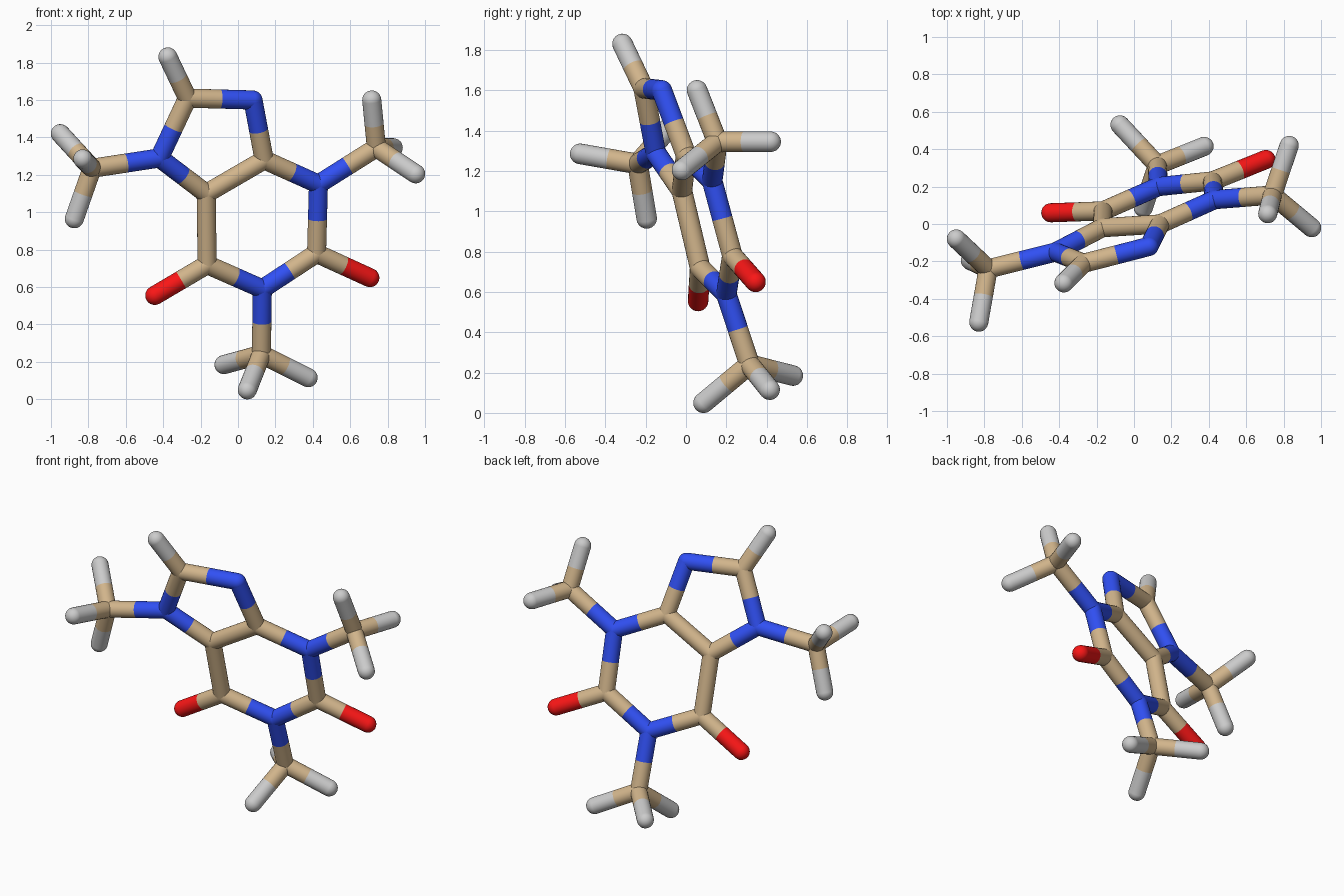
import bpy, bmesh
from mathutils import Vector, Matrix

if "Cube" in bpy.data.objects:
    bpy.data.objects.remove(bpy.data.objects["Cube"])

R = 0.051      # stick radius
SIDES = 24


def material(name, rgb):
    m = bpy.data.materials.new(name)
    m.diffuse_color = (*rgb, 1)
    m.use_nodes = True
    m.node_tree.nodes["Principled BSDF"].inputs["Base Color"].default_value = m.diffuse_color
    return m


MATS = {
    "carbon": material("tan", (0.64, 0.46, 0.26)),
    "nitrogen": material("blue", (0.03, 0.08, 0.90)),
    "oxygen": material("red", (0.95, 0.008, 0.008)),
    "hydrogen": None,
}

# Joint positions: element + place in the molecule
ATOMS = {
    # five-sided ring
    "nitrogen_ring_left": (-0.42, -0.15, 1.29),
    "carbon_ring_top": (-0.27, -0.21, 1.61),
    "nitrogen_ring_top": (0.08, -0.12, 1.60),
    "carbon_shared_right": (0.14, 0.00, 1.28),
    "carbon_shared_left": (-0.17, -0.02, 1.10),
    # six-sided ring
    "carbon_ring_left": (-0.165, 0.07, 0.72),
    "nitrogen_ring_bottom": (0.13, 0.20, 0.59),
    "carbon_ring_right": (0.42, 0.23, 0.78),
    "nitrogen_ring_right": (0.43, 0.13, 1.15),
    # side branches
    "oxygen_left": (-0.445, 0.06, 0.555),
    "oxygen_right": (0.705, 0.345, 0.65),
    "hydrogen_top": (-0.375, -0.315, 1.83),
    "carbon_branch_right": (0.74, 0.155, 1.345),
    "carbon_branch_bottom": (0.125, 0.315, 0.24),
    "carbon_branch_left": (-0.78, -0.24, 1.235),
}

RING5 = ["nitrogen_ring_left", "carbon_ring_top", "nitrogen_ring_top",
         "carbon_shared_right", "carbon_shared_left"]
RING6 = ["carbon_shared_left", "carbon_ring_left", "nitrogen_ring_bottom",
         "carbon_ring_right", "nitrogen_ring_right", "carbon_shared_right"]

BONDS = list(zip(RING5, RING5[1:] + RING5[:1])) + list(zip(RING6, RING6[1:]))
BONDS += [
    ("carbon_ring_left", "oxygen_left"),
    ("carbon_ring_right", "oxygen_right"),
    ("carbon_ring_top", "hydrogen_top"),
    ("nitrogen_ring_right", "carbon_branch_right"),
    ("nitrogen_ring_bottom", "carbon_branch_bottom"),
    ("nitrogen_ring_left", "carbon_branch_left"),
]

# Three hydrogen tips on every branch end
TIPS = {
    "right": [(0.715, 0.055, 1.60), (0.95, -0.02, 1.205), (0.83, 0.42, 1.345)],
    "bottom": [(-0.075, 0.53, 0.185), (0.375, 0.415, 0.115), (0.05, 0.087, 0.05)],
    "left": [(-0.95, -0.08, 1.42), (-0.83, -0.525, 1.285), (-0.875, -0.195, 0.965)],
}
for side, tips in TIPS.items():
    for i, p in enumerate(tips, 1):
        name = f"hydrogen_{side}_{i}"
        ATOMS[name] = p
        BONDS.append((f"carbon_branch_{side}", name))


def half_stick(bm, a, b):
    """Open tube from joint a to the middle of the bond a-b."""
    d = (b - a) / 2
    mat = Matrix.Translation(a + d / 2) @ d.to_track_quat("Z", "Y").to_matrix().to_4x4()
    bmesh.ops.create_cone(bm, cap_ends=False, segments=SIDES, radius1=R,
                          radius2=R, depth=d.length, matrix=mat)


def build_joint(name):
    """Round joint plus its half of every bond that meets there."""
    pos = Vector(ATOMS[name])
    others = [b if a == name else a for a, b in BONDS if name in (a, b)]
    bm = bmesh.new()
    axis = (Vector(ATOMS[others[0]]) - pos).to_track_quat("Z", "Y")
    bmesh.ops.create_uvsphere(bm, u_segments=SIDES, v_segments=12, radius=R,
                              matrix=Matrix.Translation(pos) @ axis.to_matrix().to_4x4())
    for o in others:
        half_stick(bm, pos, Vector(ATOMS[o]))
    for f in bm.faces:
        f.smooth = True
    me = bpy.data.meshes.new(name)
    bm.to_mesh(me)
    bm.free()
    mat = MATS[name.split("_")[0]]
    if mat:
        me.materials.append(mat)
    bpy.context.collection.objects.link(bpy.data.objects.new(name, me))


for atom in ATOMS:
    build_joint(atom)
